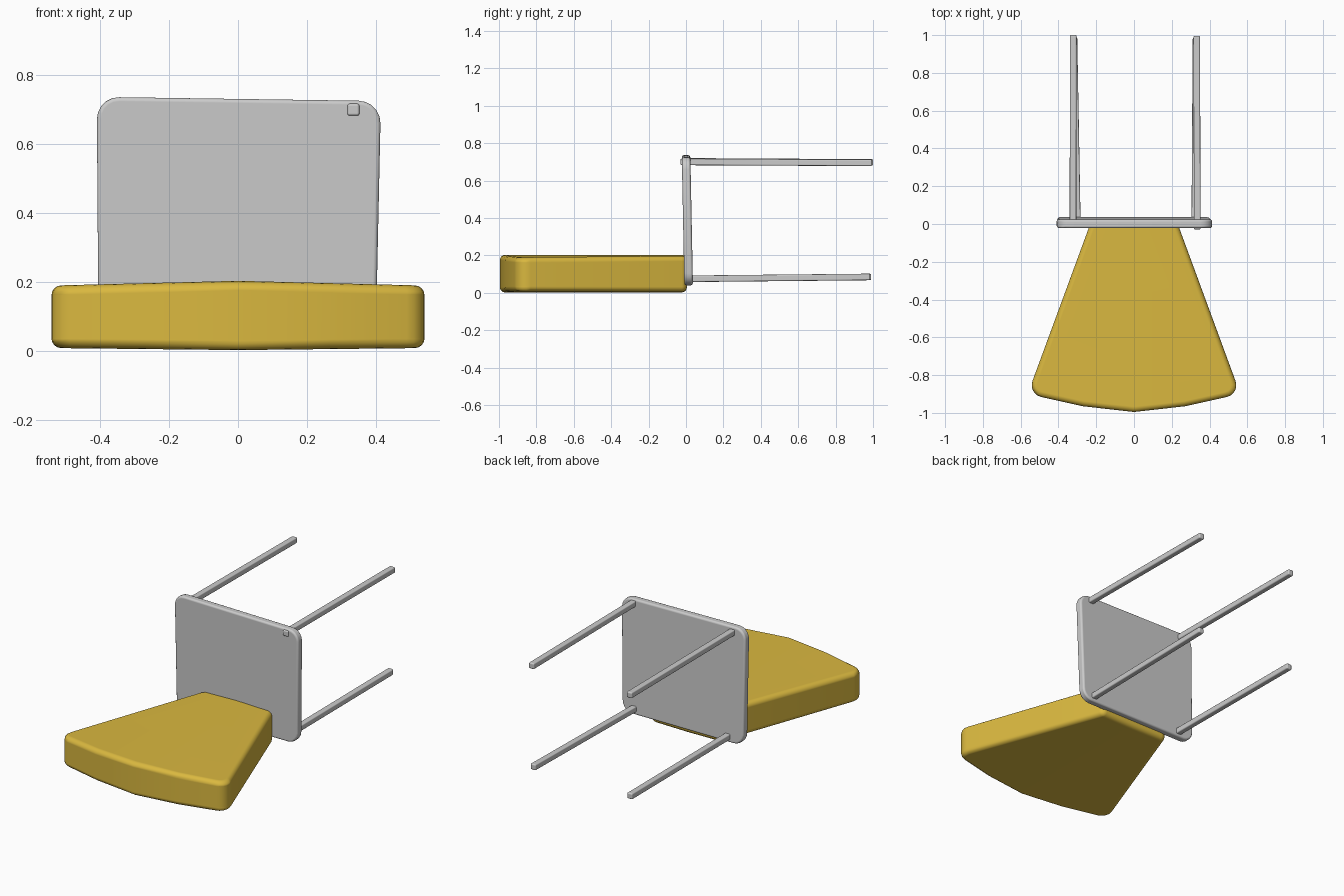
import bpy, bmesh, math
from mathutils import Vector

if "Cube" in bpy.data.objects:
    bpy.data.objects.remove(bpy.data.objects["Cube"])


def add_object(name, bm, bevel, segments=3, limit=50):
    bmesh.ops.recalc_face_normals(bm, faces=bm.faces)
    me = bpy.data.meshes.new(name)
    bm.to_mesh(me)
    bm.free()
    ob = bpy.data.objects.new(name, me)
    bpy.context.collection.objects.link(ob)
    for p in me.polygons:
        p.use_smooth = True
    mod = ob.modifiers.new("rounding", 'BEVEL')
    mod.width, mod.segments = bevel, segments
    mod.limit_method, mod.angle_limit = 'ANGLE', math.radians(limit)
    mod.use_clamp_overlap = False
    mod.harden_normals = True
    return ob


def prism(points, depth):
    """Extrude a closed outline along a vector."""
    bm = bmesh.new()
    face = bm.faces.new([bm.verts.new(p) for p in points])
    ext = bmesh.ops.extrude_face_region(bm, geom=[face])
    bmesh.ops.translate(bm, vec=depth, verts=[v for v in ext['geom'] if isinstance(v, bmesh.types.BMVert)])
    return bm


def round_edges(bm, axis, offset, keep=lambda c: True):
    edges = []
    for e in bm.edges:
        d = (e.verts[0].co - e.verts[1].co).normalized()
        if abs(d[axis]) > 0.99 and keep((e.verts[0].co + e.verts[1].co) / 2):
            edges.append(e)
    bmesh.ops.bevel(bm, geom=edges, offset=offset, segments=5, profile=0.5, affect='EDGES')


# Wedge cushion: half outline, crowned towards the middle and mirrored
half = [(0, -0.995), (0.27, -0.965), (0.563, -0.90), (0.23, 0.005), (0, 0.005)]
bm = prism([(x, y, 0.0) for x, y in half], Vector((0, 0, 0.2)))
bmesh.ops.delete(bm, geom=[f for f in bm.faces if all(abs(v.co.x) < 1e-5 for v in f.verts)],
                 context='FACES_ONLY')
round_edges(bm, 2, 0.075, lambda c: c.x > 0.5)
for v in bm.verts:
    t = abs(v.co.x) / 0.55
    v.co.z = 0.203 - 0.014 * t if v.co.z > 0.1 else 0.002 + 0.006 * t
cushion = add_object("wedge_cushion", bm, 0.028, 4)
mir = cushion.modifiers.new("mirror", 'MIRROR')
mir.use_clip = True
cushion.modifiers.move(1, 0)
gold = bpy.data.materials.new("gold")
gold.diffuse_color = (0.7, 0.48, 0.05, 1)
gold.use_nodes = True
gold.node_tree.nodes["Principled BSDF"].inputs["Base Color"].default_value = gold.diffuse_color
cushion.data.materials.append(gold)

# Upright panel with rounded corners and a slight lean
outline = [(-0.405, 0.042), (0.40, 0.040), (0.415, 0.725), (-0.41, 0.737)]
bm = prism([(x, -0.012, z) for x, z in outline], Vector((0, 0.046, 0)))
round_edges(bm, 1, 0.065)
for v in bm.verts:
    v.co.y -= 0.012 * (v.co.z - 0.2) / 0.6
add_object("panel", bm, 0.012, 3)


# Four thin rods running back from the panel
def rod(name, start, end, size=0.035):
    a, b = Vector(start), Vector(end)
    h = size / 2
    pts = [a + Vector((sx * h, 0, sz * h)) for sx, sz in ((-1, -1), (1, -1), (1, 1), (-1, 1))]
    add_object(name, prism(pts, b - a), 0.007, 3)


rod("rod_top_right", (0.335, -0.03, 0.70), (0.332, 0.995, 0.695))
rod("rod_top_left", (-0.323, 0.0, 0.703), (-0.322, 1.0, 0.697))
rod("rod_bottom_right", (0.322, 0.005, 0.075), (0.328, 0.985, 0.085))
rod("rod_bottom_left", (-0.30, 0.005, 0.075), (-0.318, 0.99, 0.085))
